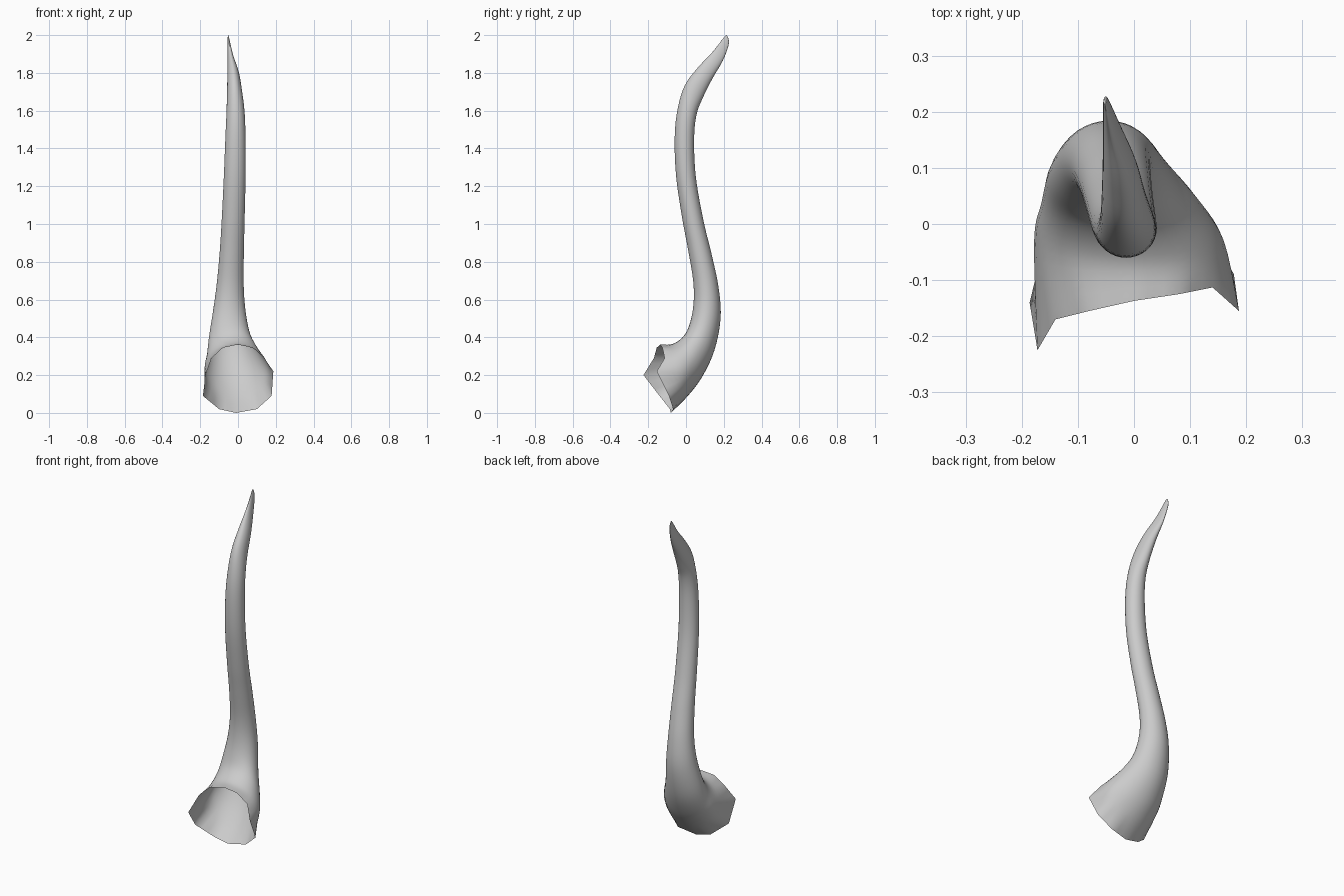
import bpy, bmesh, math
from mathutils import Vector

if "Cube" in bpy.data.objects:
    bpy.data.objects.remove(bpy.data.objects["Cube"])

# Wavy open rim at the base, starting at the top front and going towards +x
rim = [(0, -.137, .362), (.08, -.125, .345), (.14, -.113, .29), (.187, -.155, .22),
       (.178, -.09, .09), (.1, -.068, .02), (-.01, -.08, 0), (-.1, -.085, .02),
       (-.186, -.14, .09), (-.172, -.225, .2), (-.14, -.17, .29), (-.08, -.155, .345)]

# Cross-sections: front y, front z, back y, back z, left x, right x
sections = [
    (-.07, .365, .01, .09, -.178, .16),
    (-.01, .41, .085, .19, -.165, .115),
    (.022, .48, .15, .33, -.153, .066),
    (.04, .58, .183, .5, -.132, .04),
    (.038, .7, .173, .66, -.113, .03),
    (.01, .87, .138, .83, -.097, .031),
    (-.02, 1.03, .092, 1.02, -.086, .035),
    (-.052, 1.25, .052, 1.25, -.075, .04),
    (-.06, 1.45, .043, 1.45, -.067, .04),
    (-.046, 1.6, .056, 1.58, -.061, .035),
    (-.008, 1.73, .09, 1.67, -.058, .022),
    (.06, 1.825, .14, 1.77, -.056, .005),
    (.14, 1.91, .195, 1.865, -.055, -.025),
    (.198, 1.985, .226, 1.95, -.055, -.044),
    (.214, 2.0, .222, 1.99, -.054, -.05)]
N = 12


def ring(s):
    fy, fz, by, bz, xl, xr = s
    pts = []
    for i in range(N):
        a = 2 * math.pi * i / N
        c = math.cos(a) / 2
        pts.append(Vector(((xl + xr) / 2 + (xr - xl) / 2 * math.sin(a),
                           (fy + by) / 2 + (fy - by) * c,
                           (fz + bz) / 2 + (fz - bz) * c)))
    return pts


def spline(p, t):
    a, b, c, d = p
    return (b * 2 + (c - a) * t + (a * 2 - b * 5 + c * 4 - d) * t * t
            + (b * 3 - a - c * 3 + d) * t ** 3) / 2


controls = [[Vector(p) for p in rim]] + [ring(s) for s in sections]

# Smooth each section around, keeping the rim's straight facets
rings = []
for k, r in enumerate(controls):
    out = []
    for i in range(N):
        q = [r[(i + j) % N] for j in (-1, 0, 1, 2)]
        for t in (0, 1 / 3, 2 / 3):
            out.append(q[1].lerp(q[2], t) if k == 0 else spline(q, t))
    rings.append(out)

# Smooth along the length
loft, last = [], len(rings) - 1
for k in range(last):
    q = [rings[min(max(k + j, 0), last)] for j in (-1, 0, 1, 2)]
    for s in range(5):
        loft.append([spline(p, s / 5) for p in zip(*q)])
loft.append(rings[-1])

# Curved tail skin, open at the base and closed at the tip
bm = bmesh.new()
rows = [[bm.verts.new(p) for p in r] for r in loft]
for a, b in zip(rows, rows[1:]):
    for i in range(len(a)):
        j = (i + 1) % len(a)
        bm.faces.new((a[i], a[j], b[j], b[i]))
bm.faces.new(rows[-1])
bmesh.ops.recalc_face_normals(bm, faces=bm.faces)
mesh = bpy.data.meshes.new("curved_tail")
bm.to_mesh(mesh)
bm.free()
mesh.shade_smooth()
tail = bpy.data.objects.new("curved_tail", mesh)
bpy.context.collection.objects.link(tail)
